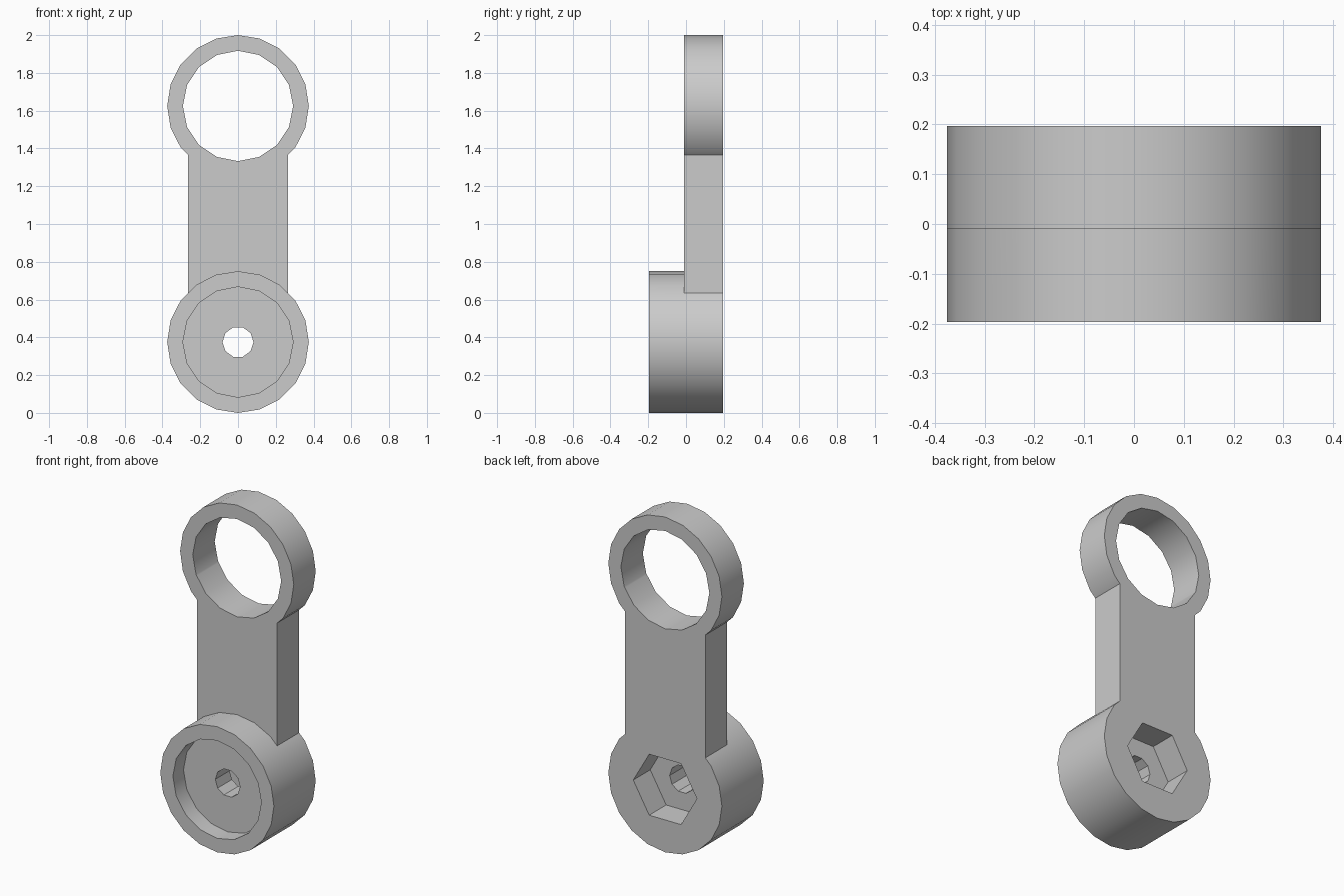
import bpy, bmesh, math

if "Cube" in bpy.data.objects:
    bpy.data.objects.remove(bpy.data.objects["Cube"], do_unlink=True)

BACK, FRONT, PLATE = 0.197, -0.197, -0.01   # depth planes along y
LOW, HIGH, R = 0.375, 1.625, 0.375          # hub heights and outer radius

grey = bpy.data.materials.new("plain grey")
grey.use_nodes = True
colour = (0.6, 0.6, 0.6, 1)
grey.diffuse_color = colour
grey.node_tree.nodes["Principled BSDF"].inputs["Base Color"].default_value = colour


def prism(name, outline, y0, y1):
    """Extrude an x-z outline from y0 to y1."""
    bm = bmesh.new()
    face = bm.faces.new([bm.verts.new((x, y0, z)) for x, z in outline])
    grown = bmesh.ops.extrude_face_region(bm, geom=[face])["geom"]
    moved = [v for v in grown if isinstance(v, bmesh.types.BMVert)]
    bmesh.ops.translate(bm, verts=moved, vec=(0, y1 - y0, 0))
    bmesh.ops.recalc_face_normals(bm, faces=bm.faces)
    mesh = bpy.data.meshes.new(name)
    bm.to_mesh(mesh)
    bm.free()
    mesh.materials.append(grey)
    obj = bpy.data.objects.new(name, mesh)
    bpy.context.collection.objects.link(obj)
    return obj


def disc(name, radius, sides, z, y0, y1):
    turn = 2 * math.pi / sides
    outline = [(radius * math.cos(i * turn), z + radius * math.sin(i * turn))
               for i in range(sides)]
    return prism(name, outline, y0, y1)


def combine(target, tool, operation):
    """Apply a boolean and discard the tool."""
    tool.hide_render = True
    mod = target.modifiers.new(tool.name, 'BOOLEAN')
    mod.object, mod.operation, mod.solver = tool, operation, 'EXACT'
    bpy.context.view_layer.objects.active = target
    bpy.ops.object.modifier_apply(modifier=mod.name)
    bpy.data.objects.remove(tool, do_unlink=True)


# Solid body: lower hub, flat arm and upper ring
body = disc("link_arm", R, 20, LOW, FRONT, BACK)
W = 0.265
combine(body, prism("arm", [(-W, LOW), (W, LOW), (W, HIGH), (-W, HIGH)], PLATE, BACK), 'UNION')
combine(body, disc("ring", R, 20, HIGH, PLATE, BACK), 'UNION')

# Openings: ring bore, front recess, hexagonal nut pocket and bolt hole
for cutter in (
    disc("ring_bore", 0.292, 16, HIGH, PLATE - 0.1, BACK + 0.1),
    disc("front_recess", 0.292, 16, LOW, FRONT - 0.1, FRONT + 0.1),
    disc("nut_pocket", 0.21, 6, LOW, BACK - 0.16, BACK + 0.1),
    disc("bolt_hole", 0.082, 10, LOW, FRONT - 0.1, BACK + 0.1),
):
    combine(body, cutter, 'DIFFERENCE')

# Soft shading on the round walls, crisp rims
bpy.ops.object.select_all(action='DESELECT')
body.select_set(True)
bpy.context.view_layer.objects.active = body
bpy.ops.object.shade_smooth_by_angle(angle=math.radians(30))
